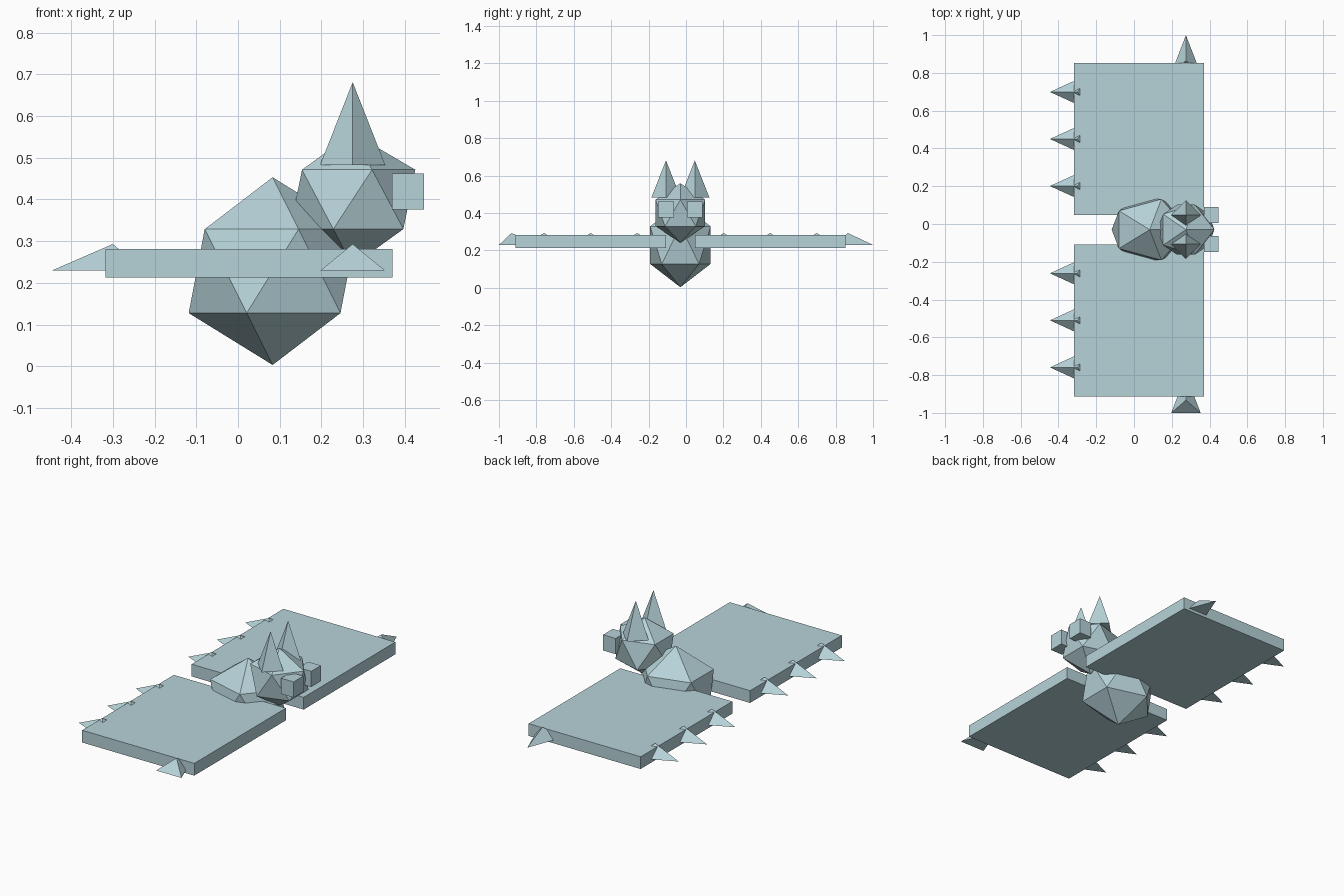
import bpy
from math import pi

cube = bpy.data.objects.get("Cube")
if cube:
    bpy.data.objects.remove(cube, do_unlink=True)

# One pale blue-grey colour for everything
COLOUR = (0.47, 0.65, 0.69, 1)
mat = bpy.data.materials.new("pale_blue_grey")
mat.use_nodes = True
mat.diffuse_color = COLOUR
mat.node_tree.nodes["Principled BSDF"].inputs["Base Color"].default_value = COLOUR

MID_Y = -0.03  # symmetry plane of the creature


def finish(name, scale):
    ob = bpy.context.object
    ob.name = name
    ob.scale = scale
    ob.data.materials.append(mat)
    return ob


def ball(name, loc, scale):
    bpy.ops.mesh.primitive_ico_sphere_add(subdivisions=1, radius=1, location=loc)
    return finish(name, scale)


def box(name, loc, size):
    bpy.ops.mesh.primitive_cube_add(size=1, location=loc)
    return finish(name, size)


def spike(name, sides, loc, scale, turn=0):
    # Pyramid standing on loc, one base corner pointing along +y before the turn
    x, y, z = loc
    bpy.ops.mesh.primitive_cone_add(vertices=sides, radius1=1, radius2=0, depth=1,
                                    location=(x, y, z + scale[2] / 2),
                                    rotation=(0, 0, turn))
    return finish(name, scale)


# Body and head
ball("body", (0.083, MID_Y, 0.228), (0.225, 0.19, 0.225))
ball("head", (0.275, MID_Y, 0.4), (0.168, 0.156, 0.159))

# Paired parts on either side
for side, s in (("back", 1), ("front", -1)):
    box(side + "_wing", (0.026, MID_Y + s * 0.48, 0.247), (0.688, 0.804, 0.068))
    box(side + "_eye", (0.408, MID_Y + s * 0.077, 0.419), (0.077, 0.085, 0.087))
    spike(side + "_ear", 4, (0.275, MID_Y + s * 0.077, 0.483), (0.078, 0.078, 0.198))
    # Claws along the trailing edge
    for i in range(3):
        spike(f"{side}_claw_{i + 1}", 3, (-0.3, MID_Y + s * (0.231 + 0.249 * i), 0.23),
              (0.115, 0.145, 0.063), pi / 2)

# Wing tip claws, both pointing the same way
for side, y in (("back", 0.865), ("front", -0.9325)):
    spike(side + "_tip_claw", 3, (0.275, y, 0.229), (0.09, 0.135, 0.064))
